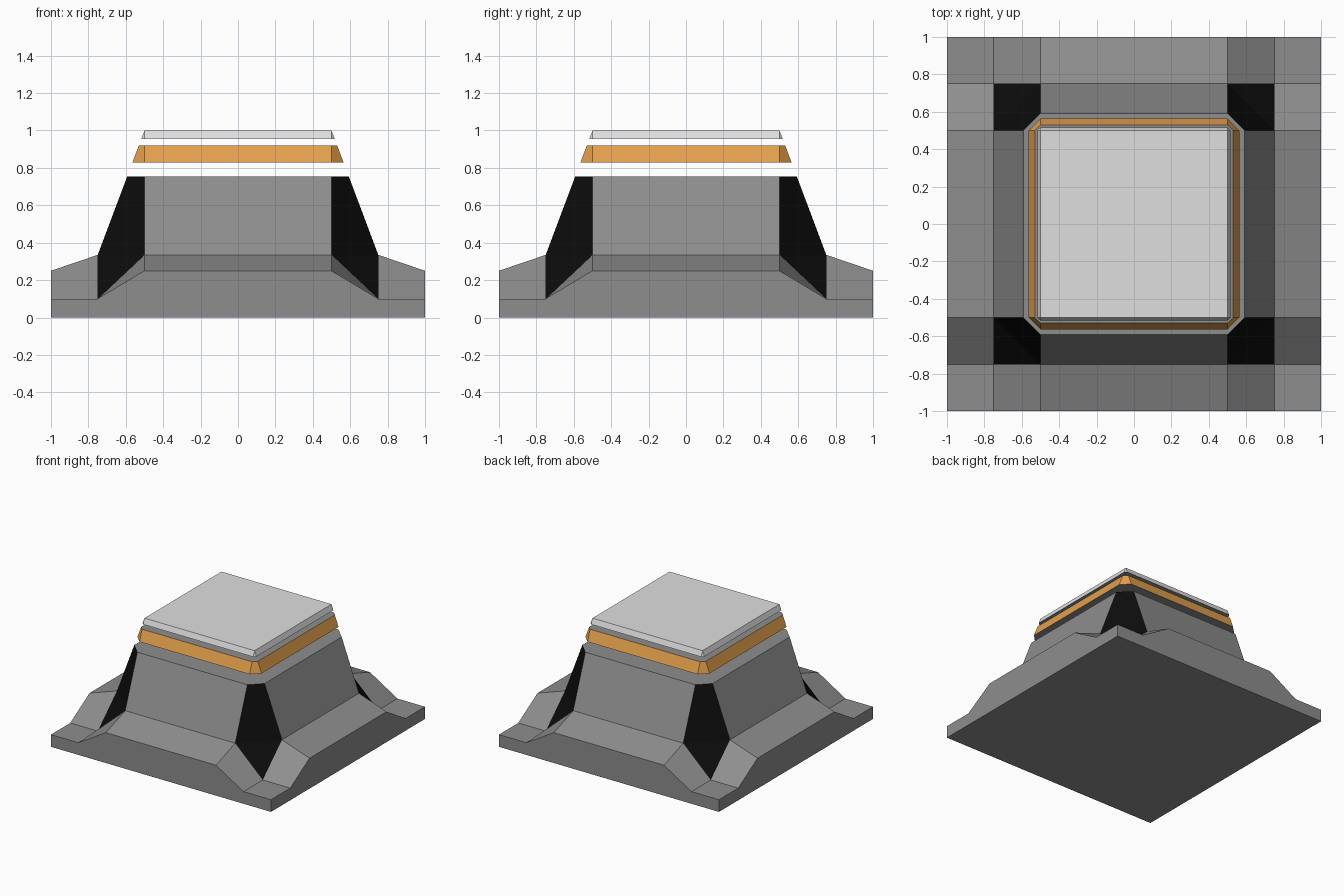
import bpy, bmesh
from mathutils import Matrix, Vector

if "Cube" in bpy.data.objects:
    bpy.data.objects.remove(bpy.data.objects["Cube"])


def material(name, rgb):
    m = bpy.data.materials.new(name)
    m.diffuse_color = (*rgb, 1)
    m.use_nodes = True
    m.node_tree.nodes["Principled BSDF"].inputs["Base Color"].default_value = m.diffuse_color
    return m


GREY = material("mid grey", (0.27, 0.27, 0.27))
BLACK = material("near black", (0.0037, 0.0037, 0.0037))
ORANGE = material("orange", (0.78, 0.35, 0.075))
LIGHT = material("light grey", (0.74, 0.74, 0.74))

CORE = 0.5                       # half width of the flat middle of each side


def half_width(z):
    """Steep upper walls taper from 0.75 at z 0.335 to 0.5 at z 1."""
    return 0.75 - 0.25 * (z - 0.335) / 0.665


def octagon(z):
    """Square with cut corners at height z, counter-clockwise."""
    w = half_width(z)
    return [Matrix.Rotation(k * 1.5707963268, 3, 'Z') @ Vector((x, -w, z))
            for k in range(4) for x in (-CORE, CORE)]


def finish(bm, name, mats):
    bmesh.ops.remove_doubles(bm, verts=bm.verts, dist=0.0005)
    bmesh.ops.recalc_face_normals(bm, faces=bm.faces)
    mesh = bpy.data.meshes.new(name)
    bm.to_mesh(mesh)
    bm.free()
    for m in mats:
        mesh.materials.append(m)
    ob = bpy.data.objects.new(name, mesh)
    bpy.context.collection.objects.link(ob)


def add_face(bm, points, mat=0):
    bm.faces.new([bm.verts.new(p) for p in points]).material_index = mat


def slab(name, z0, z1, mats, top_mat):
    """Floating tapered layer: coloured sides, grey underside."""
    bm = bmesh.new()
    low, high = octagon(z0), octagon(z1)
    for i in range(8):
        j = (i + 1) % 8
        add_face(bm, (low[i], low[j], high[j], high[i]))
    add_face(bm, low[::-1], 1)
    add_face(bm, high, top_mat)
    bmesh.ops.dissolve_degenerate(bm, dist=0.0005, edges=bm.edges)
    finish(bm, name, mats)


# Base: one side with its corner, turned four times
TOP = 0.755
W = half_width(TOP)
side = [
    # outer wall, lower slope, steep wall
    (0, [(-1, -1, 0), (1, -1, 0), (1, -1, .1), (.75, -1, .1), (.5, -1, .25),
         (-.5, -1, .25), (-.75, -1, .1), (-1, -1, .1)]),
    (0, [(-.5, -1, .25), (.5, -1, .25), (.5, -.75, .335), (-.5, -.75, .335)]),
    (0, [(-.5, -.75, .335), (.5, -.75, .335), (.5, -W, TOP), (-.5, -W, TOP)]),
    # ramps down to the corners
    (0, [(.5, -1, .25), (.75, -1, .1), (.75, -.75, .1), (.5, -.75, .335)]),
    (0, [(-.75, -1, .1), (-.5, -1, .25), (-.5, -.75, .335), (-.75, -.75, .1)]),
    # corner pad and dark corner
    (0, [(.75, -1, .1), (1, -1, .1), (1, -.75, .1), (.75, -.75, .1)]),
    (1, [(.5, -.75, .335), (.75, -.75, .1), (.75, -.5, .335)]),
    (1, [(.5, -.75, .335), (.75, -.5, .335), (W, -.5, TOP), (.5, -W, TOP)]),
]
bm = bmesh.new()
for k in range(4):
    rot = Matrix.Rotation(k * 1.5707963268, 3, 'Z')
    for mat, pts in side:
        add_face(bm, [rot @ Vector(p) for p in pts], mat)
add_face(bm, octagon(TOP))
add_face(bm, [(-1, -1, 0), (-1, 1, 0), (1, 1, 0), (1, -1, 0)])
finish(bm, "base", [GREY, BLACK])

# Floating layers
slab("orange_band", 0.83, 0.92, [ORANGE, GREY], 1)
slab("top_cap", 0.955, 1.0, [LIGHT, GREY], 0)
